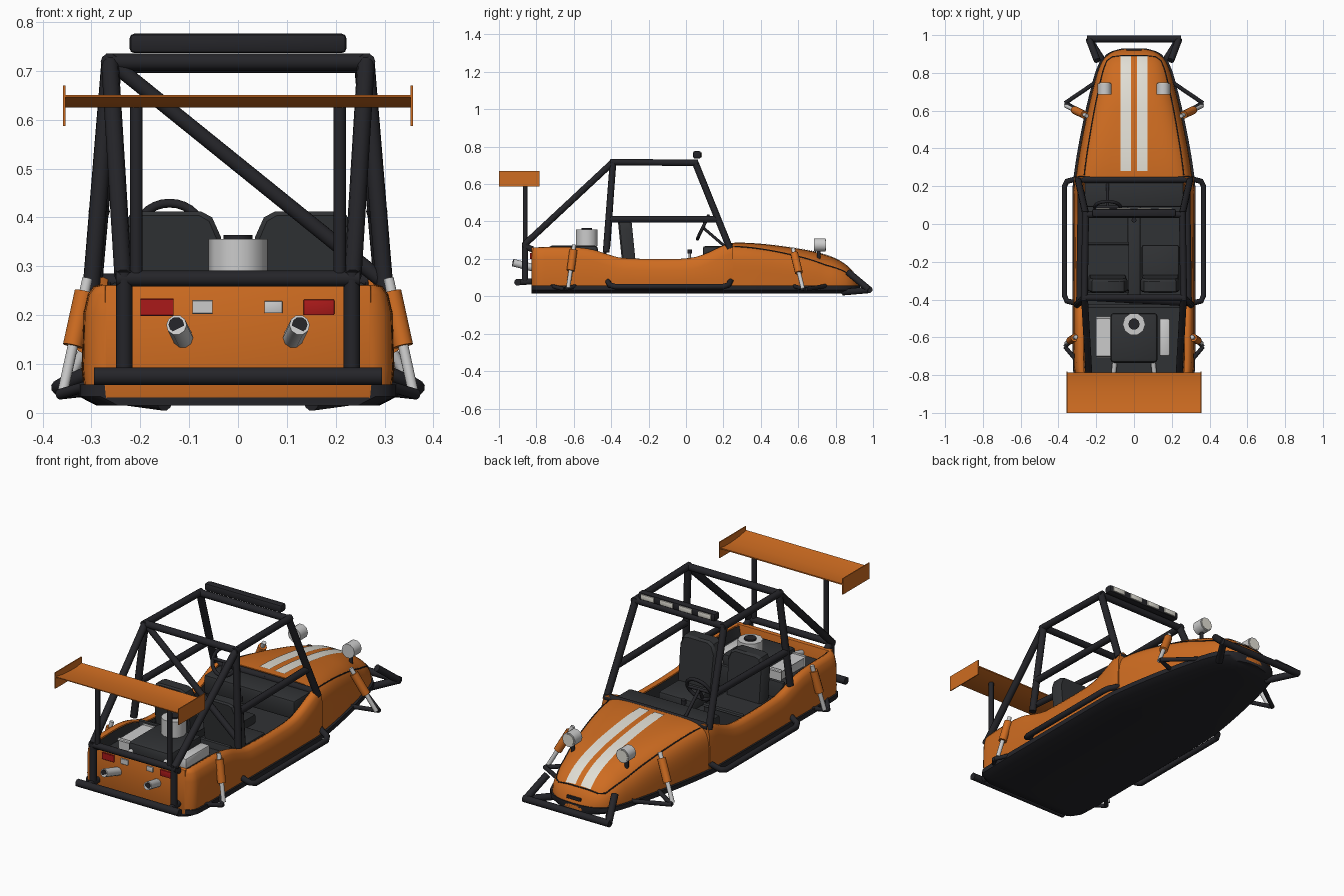
import bpy, bmesh, math
from mathutils import Vector

if "Cube" in bpy.data.objects:
    bpy.data.objects.remove(bpy.data.objects["Cube"])

def mat(name, r, g, b):
    m = bpy.data.materials.new(name)
    m.diffuse_color = (r, g, b, 1)
    m.use_nodes = True
    m.node_tree.nodes["Principled BSDF"].inputs["Base Color"].default_value = m.diffuse_color
    return m

ORANGE = mat("orange_paint", .62, .15, .015)
BLACK = mat("black_tube", .018, .018, .022)
DARK = mat("dark_trim", .03, .032, .035)
WHITE = mat("light_metal", .62, .62, .62)
CREAM = mat("cream", .75, .73, .66)
RED = mat("red_lens", .4, .01, .01)

def finish(name, bm, m, angle=35):
    me = bpy.data.meshes.new(name)
    bmesh.ops.recalc_face_normals(bm, faces=bm.faces)
    bm.to_mesh(me)
    bm.free()
    return add(name, me, m, angle)

def add(name, me, m, angle=35):
    ob = bpy.data.objects.new(name, me)
    bpy.context.collection.objects.link(ob)
    me.materials.clear()
    me.materials.append(m)
    bpy.ops.object.select_all(action='DESELECT')
    ob.select_set(True)
    bpy.context.view_layer.objects.active = ob
    bpy.ops.object.shade_smooth_by_angle(angle=math.radians(angle))
    return ob

def loft(name, rings, m, caps=False, closed=False, mirror=False, angle=35):
    bm = bmesh.new()
    for s in ((1, -1) if mirror else (1,)):
        vs = [[bm.verts.new((p[0] * s, p[1], p[2])) for p in r] for r in rings]
        n = len(vs[0])
        for a, b in zip(vs, vs[1:]):
            for i in range(n if closed else n - 1):
                j = (i + 1) % n
                bm.faces.new((a[i], a[j], b[j], b[i]))
        if caps:
            bm.faces.new(vs[0])
            bm.faces.new(vs[-1])
    return finish(name, bm, m, angle)

def box(name, lo, hi, m, bevel=.004, mirror=False):
    bm = bmesh.new()
    for s in ((1, -1) if mirror else (1,)):
        vs = bmesh.ops.create_cube(bm, size=1)['verts']
        for v in vs:
            v.co = Vector([(a + b) / 2 + c * (b - a) for a, b, c in zip(lo, hi, v.co)])
            v.co.x *= s
    if bevel:
        bmesh.ops.bevel(bm, geom=bm.edges[:], offset=bevel, segments=2, affect='EDGES', profile=.5)
    return finish(name, bm, m)

def tube(name, paths, r, m, mirror=True, cyclic=False):
    cu = bpy.data.curves.new(name, 'CURVE')
    cu.dimensions = '3D'
    cu.bevel_depth, cu.bevel_resolution, cu.use_fill_caps = r, 3, True
    for s in ((1, -1) if mirror else (1,)):
        for path in paths:
            sp = cu.splines.new('POLY')
            sp.points.add(len(path) - 1)
            sp.use_cyclic_u = cyclic
            for q, p in zip(sp.points, path):
                q.co = (p[0] * s, p[1], p[2], 1)
    tmp = bpy.data.objects.new(name + "_path", cu)
    me = bpy.data.meshes.new_from_object(tmp)
    bpy.data.objects.remove(tmp)
    return add(name, me, m, 50)

def curve_at(tab, y):
    k = max(i for i in range(len(tab) - 1) if tab[i][0] <= y + 1e-9)
    (y0, a), (y1, b) = tab[k], tab[k + 1]
    slope = lambda i: ((tab[min(i + 1, len(tab) - 1)][1] - tab[max(i - 1, 0)][1]) /
                       (tab[min(i + 1, len(tab) - 1)][0] - tab[max(i - 1, 0)][0]))
    h = y1 - y0
    t = (y - y0) / h
    return (a * (2*t**3 - 3*t*t + 1) + b * (3*t*t - 2*t**3)
            + h * slope(k) * (t**3 - 2*t*t + t) + h * slope(k + 1) * (t**3 - t*t))

TOP = [(-.825, .262), (-.6, .262), (-.5, .25), (-.42, .225), (-.34, .205), (-.05, .2), (.05, .21),
       (.12, .235), (.2, .272), (.25, .286), (.4, .281), (.6, .255), (.7, .234), (.8, .2),
       (.87, .155), (.91, .105), (.93, .05)]
WID = [(-.825, .27), (-.812, .295), (-.78, .31), (-.4, .314), (.2, .313), (.25, .308), (.4, .285), (.6, .245),
       (.75, .208), (.82, .187), (.88, .155), (.915, .105), (.93, .05)]
top = lambda y: curve_at(TOP, y)
wid = lambda y: curve_at(WID, y)
expo = lambda y: 6 - 3 * min(1, (y - .25) / .5)

def hood_z(x, y):
    n = expo(y)
    return .03 + (top(y) - .03) * max(0, 1 - (abs(x) / wid(y)) ** n) ** (1 / n)

def span(a, b, n):
    return [a + (b - a) * i / n for i in range(n + 1)]

# Body tub, hood, floor pan and liner
ys = [-.825, -.812, -.795] + span(-.78, .25, 44)
def tub_ring(y):
    w, t = wid(y), top(y)
    return [(w, y, .03), (w + .006, y, .09), (w + .003, y, t - .06), (w - .006, y, t - .02),
            (w - .018, y, t - .004), (w - .032, y, t), (w - .046, y, t - .006), (w - .05, y, .08)]
loft("body_sides", [tub_ring(y) for y in ys], ORANGE, caps=True, closed=True, mirror=True, angle=50)
box("rear_panel", (-.272, -.826, .03), (.272, -.8, .262), ORANGE)

def hood_ring(y):
    n, r = expo(y), []
    for i in range(33):
        c, s = math.cos(math.pi * i / 32), math.sin(math.pi * i / 32)
        r.append((wid(y) * math.copysign(abs(c) ** (2 / n), c), y,
                  .03 + (top(y) - .03) * max(0, s) ** (2 / n)))
    return r
loft("hood", [hood_ring(y) for y in span(.25, .88, 24) + [.9, .915, .925, .93]], ORANGE, caps=True, closed=True, angle=50)

def pan_ring(y):
    w = wid(y)
    return [(s * (w + d), y, z) for s, d, z in ((1, -.025, .015), (1, .012, .034), (1, .012, .058),
            (-1, .012, .058), (-1, .012, .034), (-1, -.025, .015))]
loft("floor_pan", [pan_ring(y) for y in [-.825, -.812, -.795] + span(-.78, .9, 40) + [.915, .93]], BLACK, caps=True, closed=True)
def liner_ring(y):
    w, t = wid(y) - .048, top(y) - .008
    f = .2 if y < -.43 else .09
    return [(w - .003, y, t), (w - .012, y, f), (-w + .012, y, f), (-w + .003, y, t)]
loft("interior_liner", [liner_ring(y) for y in span(-.8, -.432, 12) + span(-.428, .25, 24)], DARK)
box("firewall", (-.262, -.445, .09), (.262, -.425, .235), DARK)
box("dashboard", (-.262, .09, .17), (.262, .25, .268), DARK, .012)
box("centre_tunnel", (-.035, -.42, .09), (.035, .1, .14), DARK, .01)

# Hood stripes, hood seam, nose grille
for nm, s in (("stripe_right", 1), ("stripe_left", -1)):
    loft(nm, [[(s * x, y, hood_z(x, y) + .003) for x in span(.015, .072, 3)] for y in span(.28, .89, 24)], CREAM)
side = [(.86 * wid(y), y) for y in span(.26, .865, 20)] + [(.115, .885), (.06, .892)]
seam = side + [(-x, y) for x, y in reversed(side)]
tube("hood_seam", [[(x, y, hood_z(x, y) + .001) for x, y in seam]], .003, BLACK, False)
box("nose_grille", (-.04, .918, .075), (.04, .93, .09), BLACK, .002)

# Seats
box("seat_cushions", (.04, -.35, .09), (.24, -.11, .18), DARK, .014, True)
back = [(.045, .12), (.24, .12), (.24, .36), (.222, .405), (.2, .412), (.075, .412), (.053, .4), (.035, .36)]
loft("seat_backs", [[(.14 + (x - .14) * k, y - (z - .12) * .1, z if k == 1 else z - .008) for x, z in back]
     for y, k in ((-.335, .93), (-.328, 1), (-.275, 1), (-.262, .93))], DARK, True, True, True, 30)

# Steering wheel, column, gear lever
ax = Vector((0, -.9, .43)).normalized()
up = Vector((0, .43, .9))
c = Vector((-.14, .09, .368))
rim = [c + .068 * (Vector((1, 0, 0)) * math.cos(a) + up * math.sin(a)) for a in span(0, math.tau, 28)[:-1]]
tube("steering_wheel", [rim], .009, BLACK, False, True)
tube("steering_spokes", [[c, rim[i]] for i in (0, 14, 21)] + [[c, (-.14, .21, .265)]], .008, BLACK, False)
tube("gear_lever", [[(0, .02, .12), (0, .02, .235)]], .006, WHITE, False)
tube("gear_knob", [[(0, .02, .228), (0, .02, .25)]], .013, BLACK, False)

# Roll cage
A, B = (.262, -.39, .718), (.255, .05, .713)
tube("roll_cage", [[(.302, -.427, .235), A], [(.296, .235, .255), B], [(.263, -.405, .718), (.256, .065, .713)],
     [A, (.235, -.86, .28)], [(.288, -.405, .412), (.28, .172, .412)], [(0, -.39, .718), (.27, -.39, .718)],
     [(0, .05, .713), (.262, .05, .713)], [(0, .235, .27), (.296, .235, .268)]], .018, BLACK)
tube("cage_diagonal", [[(-.25, -.39, .71), (.295, -.42, .27)]], .016, BLACK, False)
tube("rear_frame", [[(.233, -.86, .07), (.233, -.86, .288)], [(0, -.86, .275), (.25, -.86, .275)],
     [(.233, -.82, .25), (.233, -.862, .27)], [(.233, -.82, .08), (.233, -.9, .075)]], .017, BLACK)

# Light bar
box("light_bar", (-.222, .038, .736), (.222, .08, .776), BLACK, .01)
for i in range(4):
    x = -.165 + .11 * i
    box("light_bar_lens", (x - .036, .076, .743), (x + .036, .085, .769), CREAM, .002)

# Rear wing
wing = [(-1, .65), (-.95, .64), (-.88, .634), (-.82, .634), (-.785, .64),
        (-.785, .634), (-.82, .626), (-.88, .625), (-.95, .632), (-1, .646)]
loft("rear_wing", [[(x, y, z) for y, z in wing] for x in (-.355, .355)], ORANGE, True, True)
box("wing_endplates", (.353, -1, .587), (.358, -.782, .67), ORANGE, 0, True)
tube("wing_struts", [[(.208, -.86, .27), (.208, -.86, .632)]], .013, BLACK)

# Bumpers and side bars
tube("rear_bumper", [[(-.295, -.9, .075), (.295, -.9, .075)]], .019, BLACK, False)
tube("front_bumper", [[(0, .98, .036), (.248, .98, .036)], [(.195, .865, .13), (.238, .978, .036)],
     [(.15, .84, .022), (.238, .978, .034)]], .018, BLACK)
tube("side_bars", [[(.3, .24, .085), (.355, .226, .06), (.368, .2, .052), (.368, -.38, .052),
     (.355, -.408, .06), (.3, -.42, .085)]], .015, BLACK)

# Suspension arms and shocks
tube("suspension_arms", [[(.21, .745, .055), (.365, .64, .038)], [(.23, .57, .055), (.365, .64, .038)],
     [(.29, -.74, .06), (.365, -.65, .038)], [(.29, -.57, .06), (.365, -.65, .038)]], .011, BLACK)
for nm, lo, hi in (("front_shock", Vector((.36, .625, .04)), Vector((.25, .572, .255))),
                   ("rear_shock", Vector((.358, -.63, .045)), Vector((.308, -.598, .275)))):
    tube(nm + "_rods", [[lo, hi]], .011, WHITE)
    tube(nm + "_bodies", [[lo.lerp(hi, .4), lo.lerp(hi, .88)]], .021, ORANGE)

# Engine, air cleaner, exhausts
box("engine_block", (-.125, -.735, .19), (.125, -.47, .272), DARK, .02)
box("cylinder_heads", (.135, -.7, .19), (.19, -.5, .25), WHITE, .01, True)
for nm, r, z0, z1, m in (("air_cleaner", .06, .27, .356, WHITE), ("air_cleaner_cap", .03, .35, .364, BLACK)):
    tube(nm, [[(0, -.53, z0), (0, -.53, z1)]], r, m, False)
tube("exhaust_headers", [[(.1, -.72, .23), (.11, -.81, .21)]], .013, WHITE)
tube("exhaust_pipes", [[(.11, -.8, .148), (.126, -.925, .18)]], .021, WHITE)
tube("exhaust_openings", [[(.125, -.9, .178), (.1262, -.9265, .1804)]], .016, BLACK)

# Lamps
box("tail_lights", (.134, -.834, .2), (.197, -.82, .232), RED, .002, True)
box("reverse_lights", (.054, -.833, .204), (.091, -.82, .229), WHITE, .002, True)
tube("headlights", [[(.155, .685, .275), (.155, .745, .275)]], .037, WHITE)
tube("headlight_lenses", [[(.155, .74, .275), (.155, .748, .275)]], .031, CREAM)
tube("headlight_stalks", [[(.155, .71, .2), (.155, .71, .26)]], .01, BLACK)
